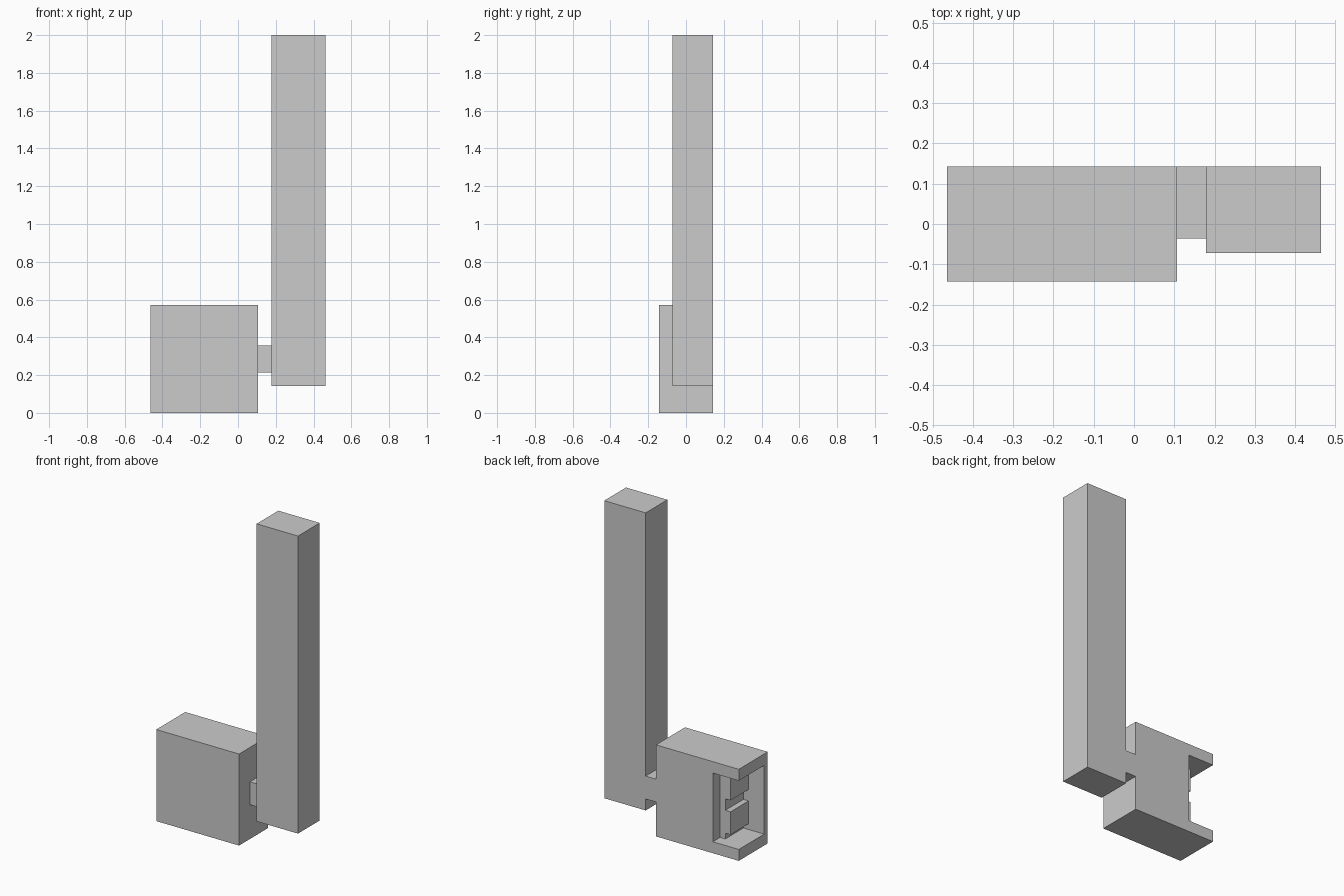
import bpy, bmesh
from mathutils import Vector

if "Cube" in bpy.data.objects:
    bpy.data.objects.remove(bpy.data.objects["Cube"])

U = 1 / 14                      # grid unit: the model is 28 units tall
OFF = Vector((-6.5, -2, 0))     # left, front, bottom corner in units


def box(name, lo, hi):
    """Axis-aligned box from corner to corner, in grid units."""
    lo, hi = Vector(lo) + OFF, Vector(hi) + OFF
    bm = bmesh.new()
    bmesh.ops.create_cube(bm, size=1)
    for v in bm.verts:
        v.co = Vector([(lo[i] + (v.co[i] + 0.5) * (hi[i] - lo[i])) * U for i in range(3)])
    mesh = bpy.data.meshes.new(name)
    bm.to_mesh(mesh)
    bm.free()
    obj = bpy.data.objects.new(name, mesh)
    bpy.context.collection.objects.link(obj)
    return obj


def cut(target, lo, hi):
    """Subtract a box from the target and discard the cutter."""
    cutter = box("cutter", lo, hi)
    cutter.hide_render = True
    mod = target.modifiers.new("cut", 'BOOLEAN')
    mod.operation = 'DIFFERENCE'
    mod.solver = 'EXACT'
    mod.object = cutter
    bpy.context.view_layer.objects.active = target
    bpy.ops.object.modifier_apply(modifier=mod.name)
    bpy.data.objects.remove(cutter)


# Case, open at the left end and at the back corner
case = box("case", (0, 0, 0), (8, 4, 8))
cut(case, (-1, 0.5, 1), (1.5, 5, 7))
cut(case, (1, 3, 1), (2.5, 5, 7))

# Grooves that leave two raised pads inside the opening
for z0, z1 in ((1, 1.5), (3.5, 4.5), (6.5, 7)):
    cut(case, (1, 0.5, z0), (2, 3.5, z1))

# Short link and tall bar
box("link", (8, 1.5, 3), (9, 4, 5))
box("bar", (9, 1, 2), (13, 4, 28))
